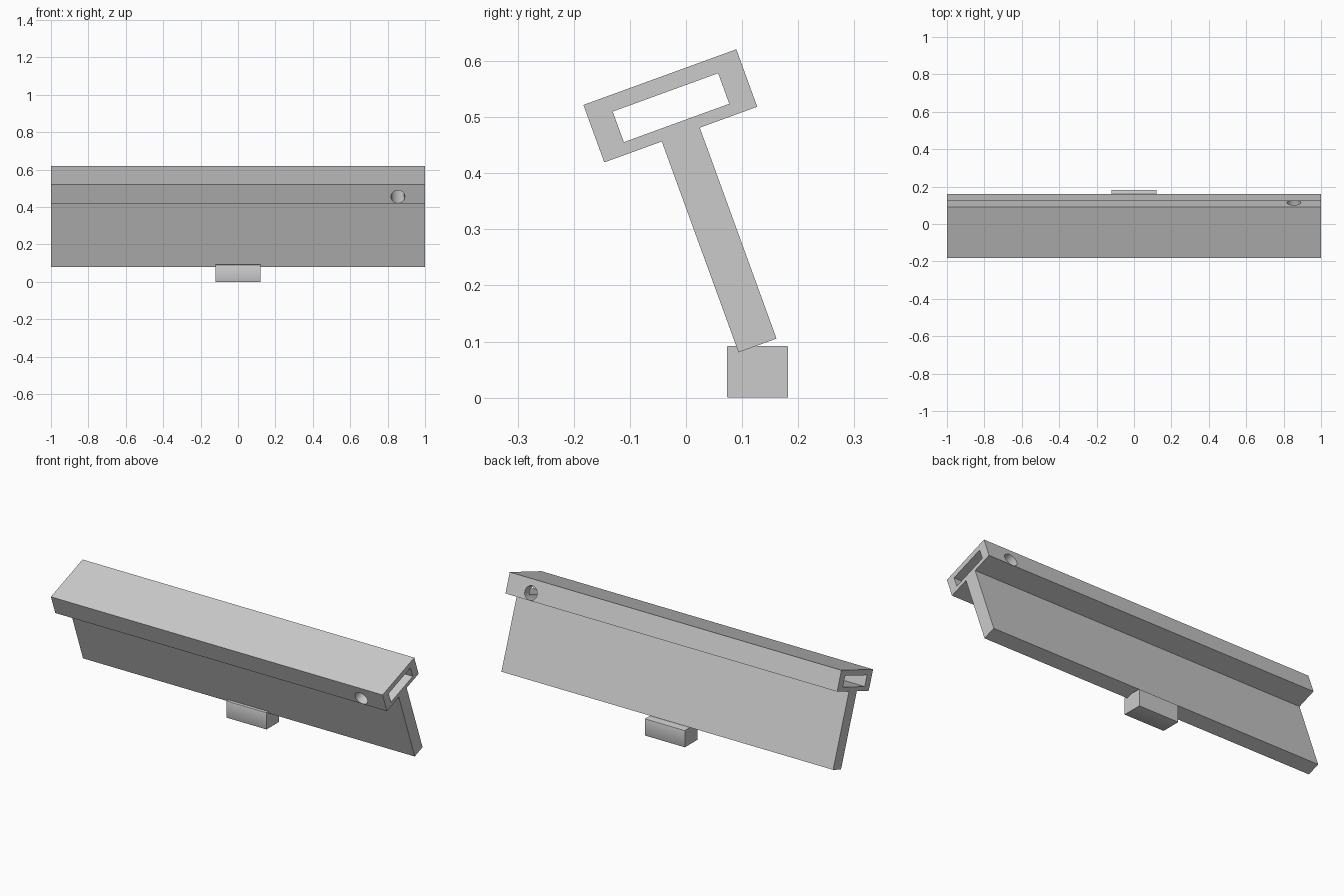
import bpy, bmesh
from math import radians
from mathutils import Matrix, Vector

if "Cube" in bpy.data.objects:
    bpy.data.objects.remove(bpy.data.objects["Cube"])

grey = bpy.data.materials.new("plain grey")
grey.use_nodes = True
colour = (0.6, 0.6, 0.6, 1)
grey.diffuse_color = colour
grey.node_tree.nodes["Principled BSDF"].inputs["Base Color"].default_value = colour

# Leaning frame with its origin at the foot of the web
LEAN = Matrix.Translation((0, 0.1275, 0.093)) @ Matrix.Rotation(radians(20), 4, "X")


def add_object(name, bm, matrix=Matrix()):
    bmesh.ops.recalc_face_normals(bm, faces=bm.faces)
    mesh = bpy.data.meshes.new(name)
    bm.to_mesh(mesh)
    bm.free()
    mesh.materials.append(grey)
    obj = bpy.data.objects.new(name, mesh)
    obj.matrix_world = matrix
    bpy.context.collection.objects.link(obj)
    return obj


def prism(profile, half_length):
    """Extrude a (y, z) profile along x."""
    bm = bmesh.new()
    face = bm.faces.new([bm.verts.new((-half_length, y, z)) for y, z in profile])
    grown = bmesh.ops.extrude_face_region(bm, geom=[face])["geom"]
    moved = [v for v in grown if isinstance(v, bmesh.types.BMVert)]
    bmesh.ops.translate(bm, verts=moved, vec=(2 * half_length, 0, 0))
    return bm


def rect(y0, y1, z0, z1):
    return [(y0, z0), (y1, z0), (y1, z1), (y0, z1)]


def cut(obj, cutter):
    """Subtract the cutter, then discard it."""
    cutter.hide_render = True
    mod = obj.modifiers.new("cut", "BOOLEAN")
    mod.operation = "DIFFERENCE"
    mod.solver = "EXACT"
    mod.object = cutter
    bpy.context.view_layer.update()
    result = obj.evaluated_get(bpy.context.evaluated_depsgraph_get())
    mesh = bpy.data.meshes.new_from_object(result)
    obj.modifiers.clear()
    obj.data = mesh
    bpy.data.objects.remove(cutter)


# T-shaped beam: thin web with a wide box rail on top
half = [(0.036, 0), (0.036, 0.4), (0.145, 0.4), (0.145, 0.509)]
beam = add_object("t_beam", prism(half + [(-y, z) for y, z in reversed(half)], 1), LEAN)

# Rectangular channel running the full length of the rail
cut(beam, add_object("channel_cutter", prism(rect(-0.1, 0.1, 0.422, 0.48), 1.1), LEAN))

# Round hole drilled across the rail near its left end
drill = bmesh.new()
bmesh.ops.create_cone(drill, cap_ends=True, segments=32, radius1=0.037, radius2=0.037,
                      depth=0.5, matrix=Matrix.Translation((0.855, 0, 0.438))
                      @ Matrix.Rotation(radians(90), 4, "X"))
cut(beam, add_object("hole_cutter", drill, LEAN))

# Foot block with slightly eased long edges
bm = prism(rect(0.073, 0.182, 0, 0.092), 0.12)
long_edges = [e for e in bm.edges if abs((e.verts[0].co - e.verts[1].co).x) > 0.1]
bmesh.ops.bevel(bm, geom=long_edges, offset=0.002, segments=2, profile=0.5, affect="EDGES")
foot = add_object("foot_block", bm)

for obj in (beam, foot):
    bpy.ops.object.select_all(action="DESELECT")
    obj.select_set(True)
    bpy.context.view_layer.objects.active = obj
    bpy.ops.object.shade_smooth_by_angle(angle=radians(30))
